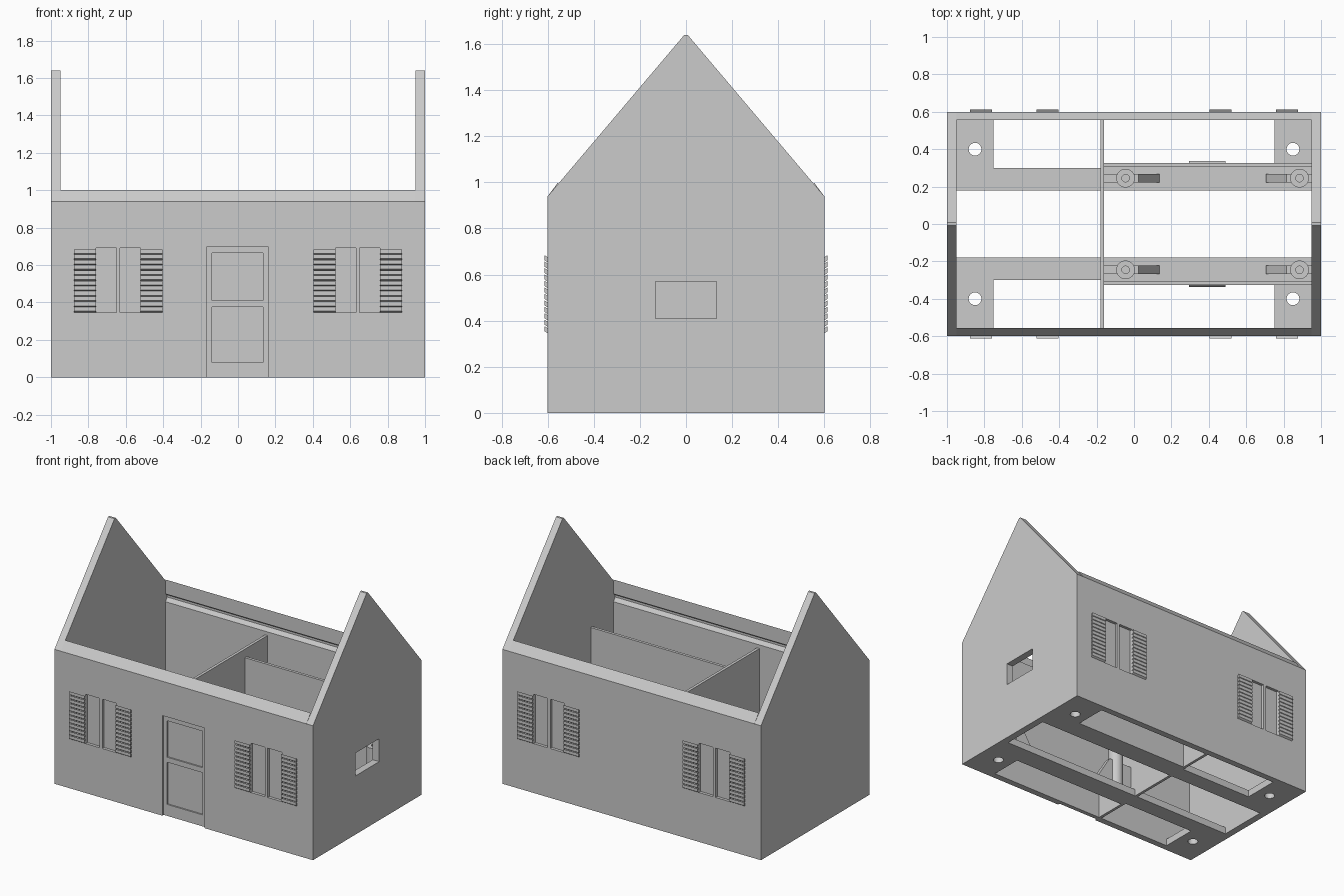
import bpy, bmesh
from mathutils import Vector

cube = bpy.data.objects.get("Cube")
if cube:
    bpy.data.objects.remove(cube, do_unlink=True)

grey = bpy.data.materials.new("light grey")
grey.use_nodes = True
grey.diffuse_color = (0.6, 0.6, 0.6, 1)
grey.node_tree.nodes["Principled BSDF"].inputs["Base Color"].default_value = (0.6, 0.6, 0.6, 1)


def finish(name, bm):
    bmesh.ops.recalc_face_normals(bm, faces=bm.faces)
    mesh = bpy.data.meshes.new(name)
    bm.to_mesh(mesh)
    bm.free()
    mesh.materials.append(grey)
    ob = bpy.data.objects.new(name, mesh)
    bpy.context.scene.collection.objects.link(ob)
    return ob


def add_prism(bm, pts, axis, lo, hi):
    """Extrude a 2D outline along the given axis from lo to hi."""
    def place(p, t):
        co = list(p)
        co.insert(axis, t)
        return bm.verts.new(co)
    face = bm.faces.new([place(p, lo) for p in pts])
    new = bmesh.ops.extrude_face_region(bm, geom=[face])["geom"]
    shift = Vector((0, 0, 0))
    shift[axis] = hi - lo
    bmesh.ops.translate(bm, vec=shift, verts=[v for v in new if isinstance(v, bmesh.types.BMVert)])


def prism(name, pts, axis, lo, hi):
    bm = bmesh.new()
    add_prism(bm, pts, axis, lo, hi)
    return finish(name, bm)


def box(name, x, y, z):
    x, y = sorted(x), sorted(y)
    return prism(name, [(x[0], y[0]), (x[1], y[0]), (x[1], y[1]), (x[0], y[1])], 2, z[0], z[1])


def cylinder(name, x, y, r, z):
    bm = bmesh.new()
    bmesh.ops.create_cone(bm, cap_ends=True, segments=32, radius1=r, radius2=r, depth=z[1] - z[0])
    bmesh.ops.translate(bm, vec=(x, y, (z[0] + z[1]) / 2), verts=bm.verts)
    return finish(name, bm)


def cut(ob, cutter):
    """Subtract the cutter and discard it."""
    mod = ob.modifiers.new("cut", 'BOOLEAN')
    mod.operation, mod.solver, mod.object = 'DIFFERENCE', 'EXACT', cutter
    bpy.context.view_layer.update()
    dg = bpy.context.evaluated_depsgraph_get()
    mesh = bpy.data.meshes.new_from_object(ob.evaluated_get(dg))
    ob.modifiers.clear()
    ob.data = mesh
    bpy.data.objects.remove(cutter, do_unlink=True)


def smooth(ob):
    bpy.ops.object.select_all(action='DESELECT')
    ob.select_set(True)
    bpy.context.view_layer.objects.active = ob
    bpy.ops.object.shade_smooth_by_angle()


# Gable walls with blunt tips
half = [(0.6, 0), (0.6, 0.94), (0.02, 1.625), (0.008, 1.64)]
gable = half + [(-y, z) for y, z in reversed(half)]
left_gable = prism("left_gable", gable, 0, 0.95, 1)
right_gable = prism("right_gable", gable, 0, -1, -0.95)
cut(left_gable, box("window_cutter", (0.9, 1.1), (-0.132, 0.132), (0.41, 0.57)))

# Long walls with bevelled tops and an inner groove for the roof
wall = [(0.6, 0), (0.6, 0.94), (0.555, 1), (0.555, 0.9), (0.575, 0.885), (0.575, 0.87),
        (0.555, 0.845), (0.555, 0)]
for name, s in (("front", -1), ("back", 1)):
    w = prism(name + "_wall", [(s * y, z) for y, z in wall], 0, -0.95, 0.95)
    for c in (-0.64, 0.64):
        # Recessed panes, leaving the mullion between them
        for side in (-1, 1):
            cut(w, box("pane_cutter", (c + side * 0.01, c + side * 0.12),
                       (s * 0.58, s * 0.7), (0.345, 0.69)))
            # Louvred shutter
            bm = bmesh.new()
            x0, x1 = sorted((c + side * 0.12, c + side * 0.237))
            n, pitch = 12, 0.028
            for i in range(n):
                z = 0.342 + i * pitch
                slat = [(0.595, z), (0.613, z + 0.012), (0.613, z + 0.034), (0.595, z + 0.022)]
                add_prism(bm, [(s * y, h) for y, h in slat], 0, x0, x1)
            finish(name + "_shutter", bm)
    if s < 0:
        # Door and its two sunken panels
        cut(w, box("door_cutter", (-0.165, 0.16), (-0.585, -0.7), (-0.1, 0.7)))
        for z in ((0.08, 0.375), (0.41, 0.665)):
            cut(w, box("panel_cutter", (-0.14, 0.135), (-0.575, -0.7), z))

# Cross partition
box("cross_partition", (-0.18, -0.16), (-0.555, 0.555), (0, 0.82))

for s in (-1, 1):
    # Floor rails and long partitions
    box("floor_rail", (-0.95, -0.18), (s * 0.18, s * 0.3), (0, 0.05))
    box("floor_rail", (-0.16, 0.95), (s * 0.18, s * 0.305), (0, 0.05))
    box("long_partition", (-0.16, 0.95), (s * 0.305, s * 0.325), (0, 0.76))
    # Snap ridge on the partition
    ridge = [(0.325, 0.66), (0.337, 0.675), (0.337, 0.685), (0.325, 0.7)]
    prism("snap_ridge", [(s * y, z) for y, z in ridge], 0, 0.295, 0.49)

    # Corner floor pads with screw holes
    for e in (-1, 1):
        inner = 0.3 if e < 0 else 0.325
        pad = box("floor_pad", (e * 0.75, e * 0.95), (s * inner, s * 0.555), (0, 0.05))
        cut(pad, cylinder("hole_cutter", e * 0.85, s * 0.4, 0.034, (-0.1, 0.2)))
        smooth(pad)

    # Screw posts with gussets
    for x, d, back in ((-0.045, 1, -0.16), (0.885, -1, 0.95)):
        post = cylinder("screw_post", x, s * 0.245, 0.05, (0.02, 0.45))
        cut(post, cylinder("bore_cutter", x, s * 0.245, 0.02, (0.2, 0.6)))
        smooth(post)
        y0, y1 = s * 0.245 - 0.022, s * 0.245 + 0.022
        prism("post_gusset", [(x + d * 0.04, 0.04), (x + d * 0.18, 0.04), (x + d * 0.18, 0.06),
                              (x + d * 0.07, 0.24), (x + d * 0.04, 0.24)], 1, y0, y1)
        box("post_rib", (back, x - d * 0.04), (y0, y1), (0.04, 0.24))
